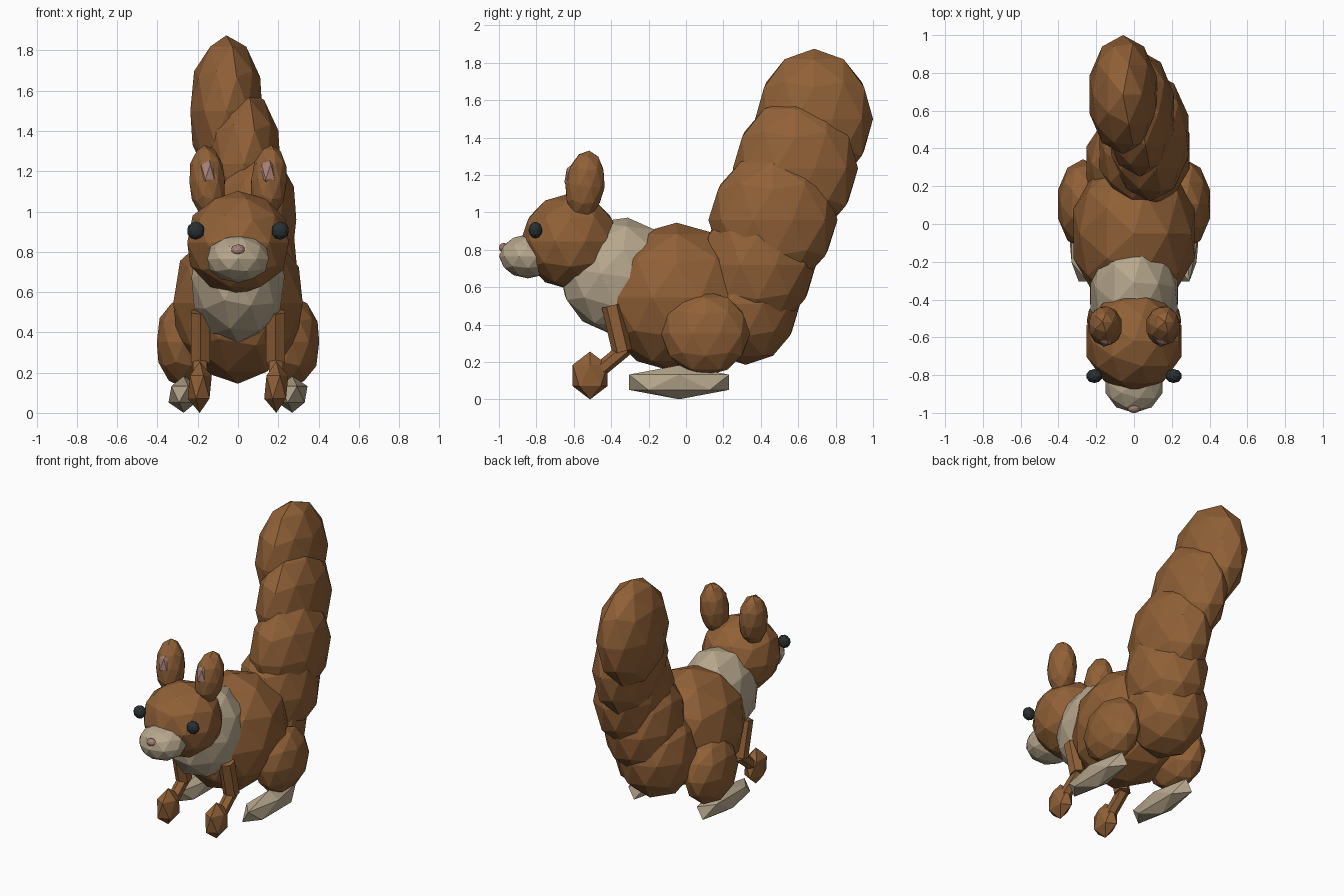
import bpy
from math import radians
from mathutils import Vector

cube = bpy.data.objects.get("Cube")
if cube:
    bpy.data.objects.remove(cube, do_unlink=True)


def material(name, rgb):
    m = bpy.data.materials.new(name)
    m.use_nodes = True
    m.diffuse_color = (*rgb, 1)
    m.node_tree.nodes["Principled BSDF"].inputs["Base Color"].default_value = (*rgb, 1)
    return m


FUR = material("brown fur", (0.28, 0.118, 0.038))
CREAM = material("cream fur", (0.47, 0.385, 0.265))
PINK = material("pink skin", (0.4, 0.22, 0.19))
BLACK = material("eye black", (0.022, 0.03, 0.033))


def finish(name, mat):
    ob = bpy.context.object
    ob.name = name
    ob.data.materials.append(mat)
    return ob


def blob(name, mat, centre, radii, tilt=(0, 0, 0), detail=2):
    """Faceted ellipsoid."""
    bpy.ops.mesh.primitive_ico_sphere_add(
        subdivisions=detail, radius=1, location=centre,
        rotation=[radians(a) for a in tilt])
    bpy.context.object.scale = radii
    return finish(name, mat)


def limb(name, mat, start, end, radius):
    """Six-sided rod between two points."""
    a, b = Vector(start), Vector(end)
    bpy.ops.mesh.primitive_cylinder_add(
        vertices=6, radius=radius, depth=(b - a).length, location=(a + b) / 2,
        rotation=(b - a).to_track_quat('Z', 'Y').to_euler())
    return finish(name, mat)


# Torso and head
blob("body", FUR, (0, -0.05, 0.545), (0.338, 0.425, 0.4))
blob("chest", CREAM, (0, -0.355, 0.66), (0.243, 0.325, 0.315), (-8, 0, 0))
blob("head", FUR, (0, -0.62, 0.845), (0.265, 0.265, 0.257))
blob("muzzle", CREAM, (0, -0.845, 0.765), (0.16, 0.155, 0.118))
blob("nose", PINK, (0, -0.975, 0.81), (0.035, 0.026, 0.027))

# Paired parts
for side, s in (("left", 1), ("right", -1)):
    blob(side + "_eye", BLACK, (s * 0.21, -0.805, 0.905), (0.044, 0.037, 0.045))
    blob(side + "_ear", FUR, (s * 0.153, -0.54, 1.147), (0.092, 0.106, 0.185), (-7, s * 4, 0))
    blob(side + "_inner_ear", PINK, (s * 0.15, -0.602, 1.19), (0.045, 0.05, 0.085),
         (-10, 0, 0), detail=1)

    # Front leg
    limb(side + "_upper_arm", FUR, (s * 0.187, -0.398, 0.502), (s * 0.187, -0.34, 0.255), 0.054)
    limb(side + "_forearm", FUR, (s * 0.187, -0.325, 0.27), (s * 0.19, -0.47, 0.15), 0.04)
    blob(side + "_hand", FUR, (s * 0.19, -0.513, 0.128), (0.067, 0.109, 0.128), detail=1)

    # Hind leg
    blob(side + "_thigh", FUR, (s * 0.27, 0.105, 0.352), (0.14, 0.238, 0.226))
    blob(side + "_foot", CREAM, (s * 0.27, -0.037, 0.092), (0.084, 0.315, 0.091), detail=1)

# Tail: overlapping tufts sweeping up and back
tufts = [
    ((0.0, 0.32, 0.51), (0.265, 0.29, 0.325)),
    ((0.055, 0.385, 0.72), (0.25, 0.31, 0.35)),
    ((0.085, 0.465, 0.96), (0.215, 0.345, 0.365)),
    ((0.03, 0.585, 1.235), (0.19, 0.335, 0.375)),
    ((-0.058, 0.685, 1.5), (0.188, 0.315, 0.375)),
]
for i, (centre, radii) in enumerate(tufts):
    blob(f"tail_tuft_{i + 1}", FUR, centre, radii)
